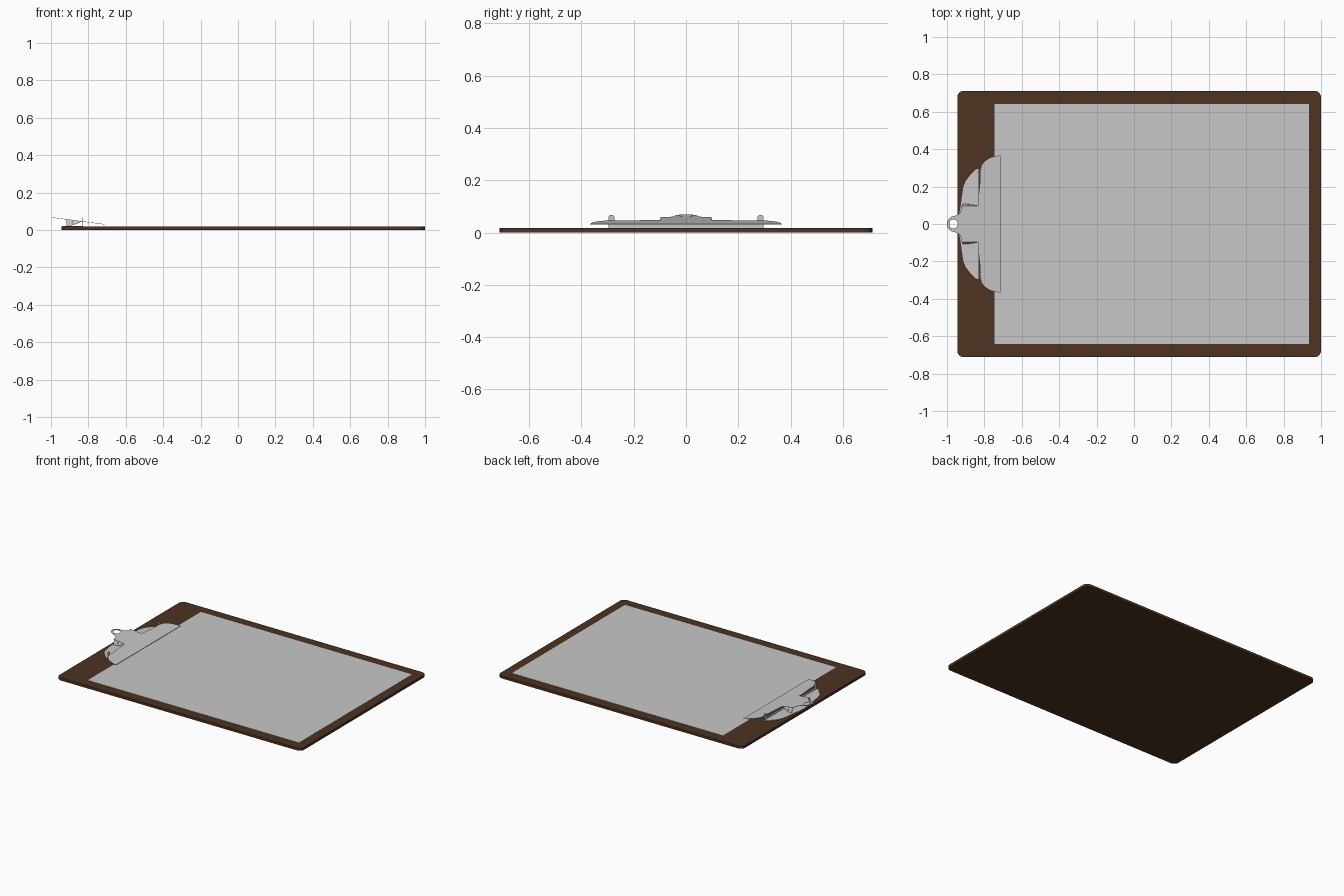
import bpy, bmesh, math
from mathutils import Vector

if "Cube" in bpy.data.objects:
    bpy.data.objects.remove(bpy.data.objects["Cube"])


def material(name, rgb):
    m = bpy.data.materials.new(name)
    m.diffuse_color = (*rgb, 1)
    m.use_nodes = True
    m.node_tree.nodes["Principled BSDF"].inputs["Base Color"].default_value = m.diffuse_color
    return m


BROWN = material("dark brown board", (0.075, 0.033, 0.016))
PAPER = material("paper white", (0.58, 0.58, 0.58))
METAL = material("clip metal", (0.57, 0.57, 0.57))


def finish(name, bm, mat):
    bmesh.ops.recalc_face_normals(bm, faces=bm.faces)
    me = bpy.data.meshes.new(name)
    bm.to_mesh(me)
    bm.free()
    me.materials.append(mat)
    ob = bpy.data.objects.new(name, me)
    bpy.context.collection.objects.link(ob)
    return ob


def sheet(name, loops, mat, place, thick):
    """Fill 2D loops (outer first, then holes), thicken along the placed normal."""
    bm = bmesh.new()
    for pts in loops:
        vs = [bm.verts.new((u, v, 0)) for u, v in pts]
        for i, v in enumerate(vs):
            bm.edges.new((v, vs[(i + 1) % len(vs)]))
    bmesh.ops.triangle_fill(bm, use_beauty=True, use_dissolve=False, edges=bm.edges[:], normal=(0, 0, 1))
    ext = bmesh.ops.extrude_face_region(bm, geom=bm.faces[:])
    for g in ext["geom"]:
        if isinstance(g, bmesh.types.BMVert):
            g.co.z += thick
    for v in bm.verts:
        v.co = place(v.co.x, v.co.y, v.co.z)
    return finish(name, bm, mat)


def mirrored(half):
    return half + [(x, -y) for x, y in reversed(half) if abs(y) > 1e-6]


def arc(cx, cy, rx, ry, a0, a1, n):
    return [(cx + rx * math.cos(math.radians(a0 + (a1 - a0) * i / n)),
             cy + ry * math.sin(math.radians(a0 + (a1 - a0) * i / n))) for i in range(n + 1)]


# board with rounded corners
x0, x1, yh, r = -0.945, 1.0, 0.712, 0.035
outline = (arc(x1 - r, yh - r, r, r, 0, 90, 6) + arc(x0 + r, yh - r, r, r, 90, 180, 6)
           + arc(x0 + r, -yh + r, r, r, 180, 270, 6) + arc(x1 - r, -yh + r, r, r, 270, 360, 6))
sheet("board", [outline], BROWN, lambda u, v, w: Vector((u, v, w)), 0.018)

# paper
sheet("paper", [[(-0.745, -0.642), (0.935, -0.642), (0.935, 0.642), (-0.745, 0.642)]],
      PAPER, lambda u, v, w: Vector((u, v, 0.0182 + w)), 0.0015)


# sloping clip lever with hanging ring
def slope(x):
    return 0.030 + (-0.715 - x) * 0.13


half = [(-0.715, 0.367), (-0.745, 0.363), (-0.775, 0.352), (-0.80, 0.335), (-0.815, 0.315),
        (-0.822, 0.29), (-0.824, 0.22), (-0.832, 0.15), (-0.835, 0.097), (-0.921, 0.097),
        (-0.923, 0.075), (-0.932, 0.058), (-0.945, 0.048)] + arc(-0.96, 0, 0.04, 0.042, 100, 180, 8)
hole = arc(-0.965, 0, 0.022, 0.025, 0, 345, 23)
sheet("clip_lever", [mirrored(half), hole], METAL,
      lambda u, v, w: Vector((u, v, slope(u) + w)), 0.002)

# flat base plate of the clip
base = [(-0.83, 0.297), (-0.845, 0.292), (-0.875, 0.262), (-0.90, 0.23), (-0.912, 0.20),
        (-0.920, 0.15), (-0.926, 0.10), (-0.935, 0.05), (-0.938, 0.0)]
sheet("clip_base", [mirrored(base)], METAL, lambda u, v, w: Vector((u, v, 0.018 + w)), 0.003)

# upright back wall with a rounded tab at each end
wall = [(0.297, 0.018), (0.302, 0.034)]
tab = [(0.297, 0.018), (0.297, 0.057)] + arc(0.285, 0.056, 0.012, 0.012, 0, 180, 8) + \
      [(0.273, 0.036), (0.0, 0.036)]
wall_outline = tab + [(-y, z) for y, z in reversed(tab) if y > 0]
sheet("clip_wall", [wall_outline], METAL, lambda u, v, w: Vector((-0.831 + w, u, v)), 0.003)

for s, side in ((1, "left"), (-1, "right")):
    # side flange folded down from the lever, with a pivot hole
    sheet(side + "_flange",
          [[(-0.916, slope(-0.916)), (-0.836, slope(-0.836)), (-0.862, 0.033), (-0.895, 0.024), (-0.916, 0.024)],
           arc(-0.885, 0.041, 0.005, 0.005, 0, 330, 11)],
          METAL, lambda u, v, w: Vector((u, s * (0.095 + w + (slope(u) - v) * 0.35), v)), 0.002)

# spring rod between the flanges
bm = bmesh.new()
bmesh.ops.create_cone(bm, cap_ends=True, segments=12, radius1=0.0048, radius2=0.0048, depth=0.2)
for v in bm.verts:
    v.co = Vector((-0.885 + v.co.x, v.co.z, 0.041 + v.co.y))
rod = finish("spring_rod", bm, METAL)
for p in rod.data.polygons:
    p.use_smooth = len(p.vertices) == 4
